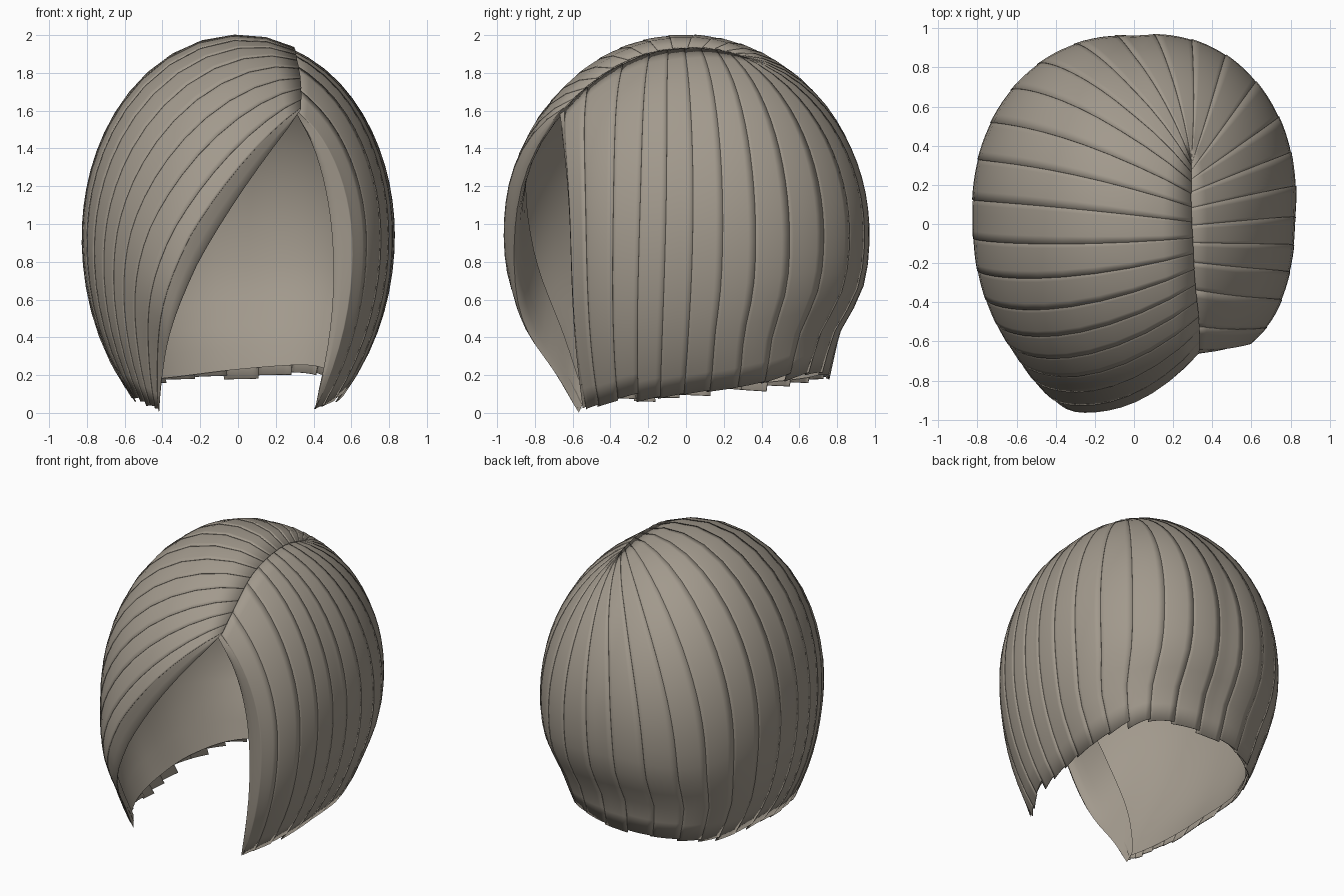
import bpy
import math
import random
from mathutils import Vector

random.seed(4)
cube = bpy.data.objects.get("Cube")
if cube:
    bpy.data.objects.remove(cube)

# Overall head form: an ellipsoid, stretched more below its middle
WIDE, DEEP, MID, UP = 0.82, 0.96, 0.95, 1.05
ROWS = 20
STRANDS = 28

mat = bpy.data.materials.new("ash_brown_hair")
mat.use_nodes = True
colour = (0.36, 0.32, 0.265, 1)
mat.diffuse_color = colour
bsdf = next(n for n in mat.node_tree.nodes if n.type == 'BSDF_PRINCIPLED')
bsdf.inputs["Base Color"].default_value = colour
bsdf.inputs["Roughness"].default_value = 0.8

# Guide hairs from fringe edge round the back to the other front edge:
# root on the parting (x, y), middle (x, y, z), tip at the hem (x, y, z)
GUIDES = [
    ((.33, -.64), (-.33, -.9, .74), (-.42, -.56, 0)),
    ((.33, -.5), (-.53, -.74, .92), (-.47, -.52, .02)),
    ((.31, -.3), (-.68, -.52, 1.1), (-.53, -.35, .05)),
    ((.3, -.1), (-.8, -.15, 1.2), (-.56, -.1, .08)),
    ((.29, .1), (-.72, .35, 1.3), (-.55, .3, .1)),
    ((.29, .25), (-.45, .75, 1.2), (-.41, .6, .13)),
    ((.29, .32), (0, .93, 1.25), (-.03, .77, .18)),
    ((.29, .3), (.42, .83, 1.2), (.37, .65, .21)),
    ((.28, .2), (.72, .45, 1.2), (.53, .35, .13)),
    ((.28, 0), (.81, .05, 1.1), (.56, 0, .1)),
    ((.29, -.25), (.76, -.3, 1.1), (.52, -.3, .06)),
    ((.31, -.65), (.62, -.64, 1), (.41, -.53, .02)),
]


def drop(dx, dy):
    """Depth of the form below its middle, longer at front and back."""
    return 1.12 + 0.13 * dy * dy / max(dx * dx + dy * dy, 1e-6)


def to_dir(p):
    dx, dy, dz = p[0] / WIDE, p[1] / DEEP, p[2] - MID
    return Vector((dx, dy, dz / (UP if dz > 0 else drop(dx, dy))))


def from_dir(d):
    # fuller at the back corners, pinched at the nape
    full = 1 + max(d.y, 0) * (0.14 * max(d.x, 0) + 0.07 * max(-d.x, 0))
    z = MID + d.z * (UP * full if d.z > 0 else drop(d.x, d.y))
    pinch = 0.075 * max(d.y, 0) * math.exp(-((z - 0.4) / 0.18) ** 2)
    return Vector((WIDE * d.x * full, DEEP * d.y * full - pinch, z))


def guide(root, mid, tip):
    x, y = root[0] / WIDE, root[1] / DEEP
    return (Vector((x, y, math.sqrt(1 - x * x - y * y))),
            to_dir(mid).normalized(), to_dir(tip))


KEYS = [guide(*g) for g in GUIDES]


def spline(a, b, c, d, f):
    return b + 0.5 * f * (c - a + f * (2 * a - 5 * b + 4 * c - d
                                       + f * (3 * (b - c) + d - a)))


def through(a, b, c, t):
    """Quadratic passing through three points at t = 0, 0.5 and 1."""
    return a * (1 - t) * (1 - 2 * t) + b * 4 * t * (1 - t) + c * t * (2 * t - 1)


def bump(x, width):
    return math.exp(-(x / width) ** 2)


def hair(u, t, scale=1.0):
    """Point on the hair: u runs round the head, t from root to tip."""
    last = len(KEYS) - 1
    u = min(max(u, 0), 1)
    i = min(int(u * last), last - 1)
    near = [KEYS[min(max(i + k, 0), last)] for k in (-1, 0, 1, 2)]
    root, mid, tip = [spline(*(k[n] for k in near), u * last - i)
                      for n in range(3)]
    radius = 1 + (tip.length - 1) * t ** 4
    # swept side rides over the other at the parting
    radius += 0.01 * math.cos(math.pi * u) * bump(t, 0.1)
    # full fringe, and a tucked edge on the other side
    radius += 0.08 * bump(u, 0.08) * bump(t - 0.54, 0.2)
    radius -= 0.035 * bump(1 - u, 0.035) * math.sin(math.pi * t)
    return from_dir(through(root, mid, tip, t).normalized() * radius * scale)


def sheet(name, columns, thickness=0.0):
    """Smooth surface through a list of point columns."""
    n = len(columns[0])
    verts = [p for col in columns for p in col]
    faces = [(c * n + r, c * n + n + r, c * n + n + r + 1, c * n + r + 1)
             for c in range(len(columns) - 1) for r in range(n - 1)]
    mesh = bpy.data.meshes.new(name)
    mesh.from_pydata(verts, [], faces)
    mesh.materials.append(mat)
    obj = bpy.data.objects.new(name, mesh)
    bpy.context.collection.objects.link(obj)
    if thickness:
        mod = obj.modifiers.new("thickness", 'SOLIDIFY')
        mod.thickness = thickness
        mod.offset = -1
    bpy.ops.object.select_all(action='DESELECT')
    obj.select_set(True)
    bpy.context.view_layer.objects.active = obj
    bpy.ops.object.shade_smooth_by_angle(angle=math.radians(50))


def column(u, scale=1.0, end=1.0):
    return [hair(u, end * r / ROWS, scale) for r in range(ROWS + 1)]


# Broad overlapping locks, each with one edge just over its neighbour
for s in range(STRANDS):
    end = random.uniform(0.98, 1.0)
    cols = []
    for c in range(6):
        f = c / 5
        u = (s + f * 1.1) / STRANDS
        cols.append(column(u, 1.002 - 0.004 * f, end + 0.008 * f))
    sheet("hair_lock_%02d" % (s + 1), cols, 0.006)

# Smooth inside of the hair
sheet("inner_lining", [column(0.02 + 0.96 * (1 - i / 60), 0.978, 0.987)
                       for i in range(61)])


# Rolled edges either side of the face opening
def rolled_edge(name, u, inner_u, shift, flip):
    edge, inner = column(u, 0.998, 0.995), column(inner_u, 0.96, 0.985)
    cols = []
    for c in range(9):
        f = c / 8
        col = []
        for r, (a, b) in enumerate(zip(edge, inner)):
            swell = math.sin(math.pi * r / ROWS) ** 0.7
            col.append(through(a, a + Vector(shift) * swell, b, f))
        cols.append(col)
    sheet(name, cols[::-1] if flip else cols)


rolled_edge("fringe_rolled_edge", 0.0, 0.06, (0.03, 0.07, -0.15), True)
rolled_edge("side_rolled_edge", 1.0, 0.95, (-0.1, 0.03, 0), False)
